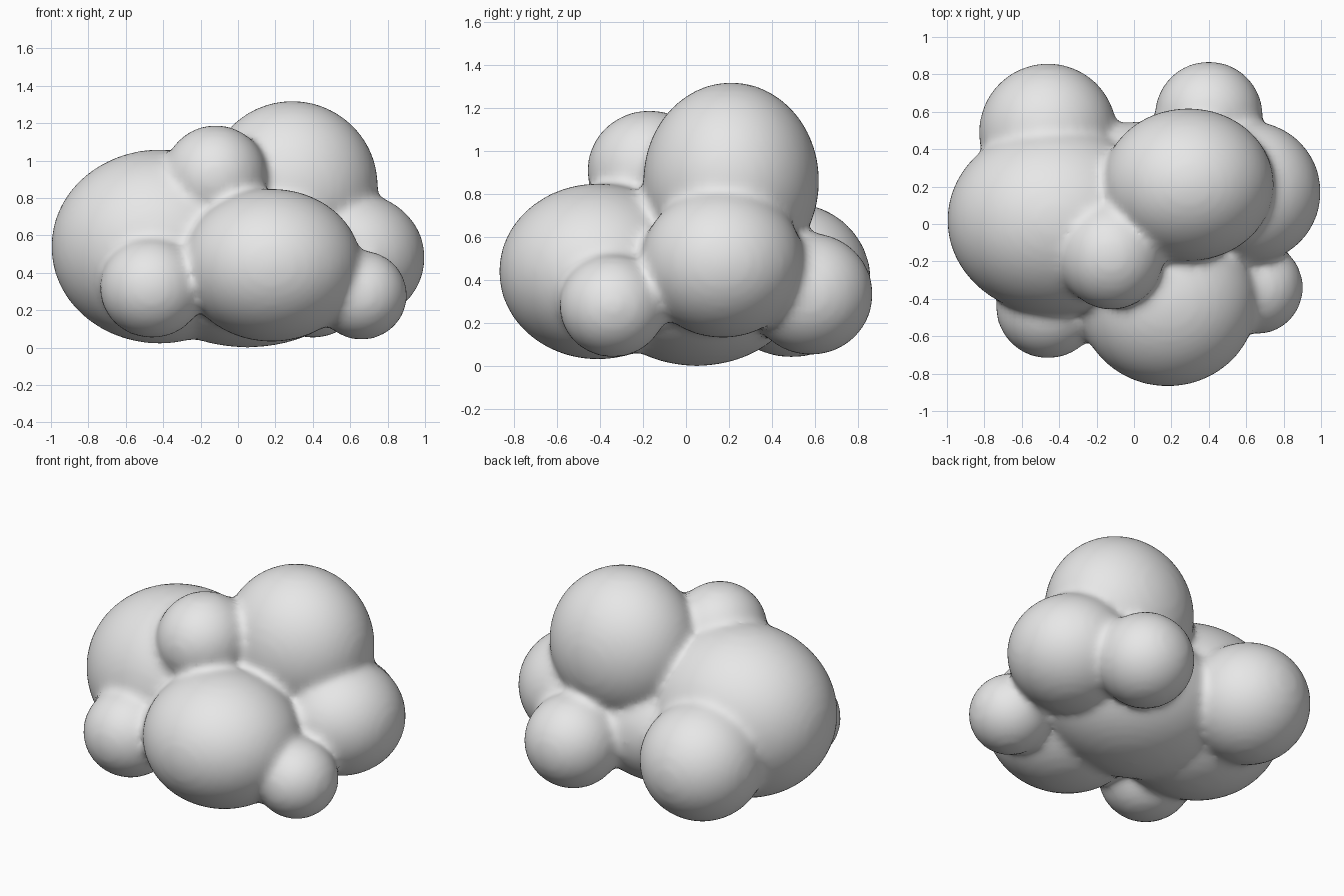
import bpy
import bmesh
from mathutils import Matrix, Vector

# Remove the default cube
cube = bpy.data.objects.get("Cube")
if cube:
    bpy.data.objects.remove(cube, do_unlink=True)

# Single soft grey for the whole cloud
grey = bpy.data.materials.new("cloud_grey")
grey.use_nodes = True
colour = (0.8, 0.8, 0.8, 1.0)
grey.diffuse_color = colour
grey.node_tree.nodes["Principled BSDF"].inputs["Base Color"].default_value = colour

# Puffs: centre, radii
puffs = [
    ((0.05, 0.05, 0.40), (0.60, 0.50, 0.40)),     # core
    ((-0.42, 0.02, 0.54), (0.58, 0.51, 0.52)),    # large side puff
    ((-0.46, 0.49, 0.40), (0.37, 0.37, 0.36)),    # rear puff
    ((0.40, 0.58, 0.335), (0.29, 0.29, 0.285)),   # small rear puff
    ((0.29, 0.21, 0.86), (0.46, 0.41, 0.46)),     # tall top puff
    ((0.62, 0.17, 0.48), (0.38, 0.38, 0.35)),     # opposite side puff
    ((0.66, -0.34, 0.28), (0.245, 0.25, 0.24)),   # small front corner puff
    ((0.18, -0.41, 0.44), (0.48, 0.46, 0.41)),    # large front puff
    ((-0.46, -0.44, 0.32), (0.28, 0.28, 0.27)),   # other front corner puff
    ((-0.12, -0.17, 0.91), (0.28, 0.29, 0.28)),   # small top puff
]

bm = bmesh.new()
for centre, radii in puffs:
    place = Matrix.Translation(centre) @ Matrix.Diagonal(Vector(radii).to_4d())
    bmesh.ops.create_icosphere(bm, subdivisions=4, radius=1.0, matrix=place)
mesh = bpy.data.meshes.new("cloud")
bm.to_mesh(mesh)
bm.free()
mesh.materials.append(grey)
cloud = bpy.data.objects.new("cloud", mesh)
bpy.context.collection.objects.link(cloud)

# Fuse the puffs into one skin and soften the creases between them
remesh = cloud.modifiers.new("fuse", 'REMESH')
remesh.mode = 'VOXEL'
remesh.voxel_size = 0.025
remesh.use_smooth_shade = True
soften = cloud.modifiers.new("soften", 'SMOOTH')
soften.factor = 0.5
soften.iterations = 12
